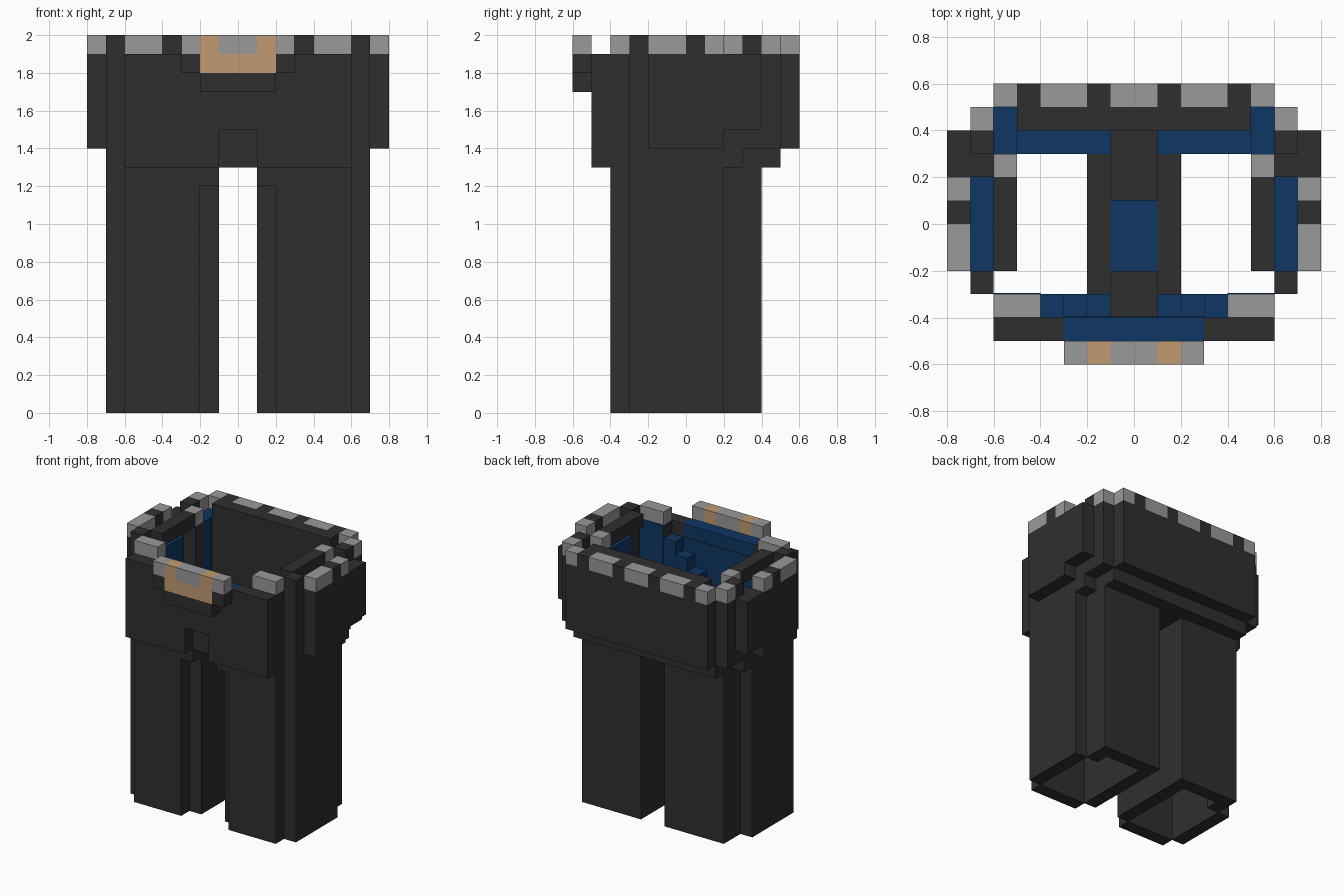
import bpy
import bmesh

cube = bpy.data.objects.get("Cube")
if cube:
    bpy.data.objects.remove(cube, do_unlink=True)


def material(name, rgb):
    m = bpy.data.materials.new(name)
    m.use_nodes = True
    m.diffuse_color = (*rgb, 1)
    m.node_tree.nodes["Principled BSDF"].inputs["Base Color"].default_value = (*rgb, 1)
    return m


DARK = material("charcoal cloth", (0.028, 0.028, 0.028))
GRAY = material("gray studs", (0.32, 0.32, 0.32))
BLUE = material("navy lining", (0.0045, 0.037, 0.125))
TAN = material("tan buckle", (0.53, 0.33, 0.17))


def part(name, mat, boxes, mirror=False):
    """One object from boxes (x0, x1, y0, y1, z0, z1) in tenths of a unit."""
    bm = bmesh.new()
    all_boxes = list(boxes)
    if mirror:
        all_boxes += [(-b[1], -b[0], *b[2:]) for b in boxes]
    for x0, x1, y0, y1, z0, z1 in all_boxes:
        verts = bmesh.ops.create_cube(bm, size=1)["verts"]
        for v in verts:
            v.co.x = (x0 if v.co.x < 0 else x1) / 10
            v.co.y = (y0 if v.co.y < 0 else y1) / 10
            v.co.z = (z0 if v.co.z < 0 else z1) / 10
    mesh = bpy.data.meshes.new(name)
    bm.to_mesh(mesh)
    bm.free()
    mesh.materials.append(mat)
    ob = bpy.data.objects.new(name, mesh)
    bpy.context.scene.collection.objects.link(ob)
    return ob


# Hollow trouser legs, open at the bottom
part("leg_fronts", DARK, [(2, 6, -4, -3, 0, 14), (1, 2, -4, -3, 12, 14)], True)
part("leg_outer_sides", DARK, [(6, 7, -3, 2, 0, 14), (6, 7, -3, -2, 14, 20),
                               (5, 6, 2, 4, 0, 14)], True)
part("leg_inner_sides", DARK, [(1, 2, -3, 3, 0, 14)], True)
part("leg_backs", DARK, [(1, 5, 3, 4, 0, 13)], True)
part("leg_back_lining", BLUE, [(1, 5, 3, 4, 13, 14)], True)

# Crotch bridge between the legs
part("crotch_bridge", DARK, [(-1, 1, -4, -2, 13, 15), (-1, 1, 1, 4, 13, 15)])
part("crotch_lining", BLUE, [(-1, 1, -2, 1, 13, 14)])

# Front panel with its notch
part("front_panel", DARK, [(1, 6, -5, -4, 13, 18), (3, 6, -5, -4, 18, 19)], True)
part("front_panel_middle", DARK, [(-1, 1, -5, -4, 15, 18)])
part("front_corner_posts", DARK, [(4, 6, -4, -3, 14, 19)], True)
part("front_studs", GRAY, [(4, 6, -4, -3, 19, 20)], True)

# Stepped lining behind the front panel
part("front_lining_top", BLUE, [(-3, 3, -5, -4, 18, 19)])
part("front_lining_plate", BLUE, [(-1, 1, -4, -3.95, 15, 18)])
part("front_lining_upper", BLUE, [(1, 4, -4, -3.95, 16, 18)], True)
part("front_lining_steps", BLUE,
     [(i, i + 1, -4, -3, 14, 15 + i) for i in (1, 2, 3)], True)
part("front_corner_lining", BLUE, [(4, 6, -3, -2.95, 14, 19)], True)

# Buckle on the front of the belt
part("buckle_frame", TAN, [(-2, 2, -6, -5, 18, 19)])
part("buckle_ends", TAN, [(1, 2, -6, -5, 19, 20)], True)
part("buckle_centre", GRAY, [(-1, 1, -6, -5, 19, 20)])
part("buckle_side_studs", GRAY, [(2, 3, -6, -5, 19, 20)], True)
part("buckle_side_straps", DARK, [(2, 3, -6, -5, 18, 19)], True)
part("buckle_backing", DARK, [(-2, 2, -6, -5, 17, 18)])

# Side panels, inner rim and lining
part("side_panels", DARK, [(7, 8, -2, 2, 14, 19), (7, 8, 2, 4, 15, 19),
                           (7, 8, 0, 1, 19, 20)], True)
part("side_studs", GRAY, [(7, 8, -2, 0, 19, 20), (7, 8, 1, 2, 19, 20)], True)
part("side_lining", BLUE, [(6, 7, -2, 2, 14, 18)], True)
part("side_inner_rim", DARK, [(5, 6, -2, 2, 19, 20)], True)

# Stepped back corners
part("back_corners", DARK, [(6, 7, 2, 3, 13, 19), (6, 7, 3, 4, 14, 20),
                            (6, 7, 4, 5, 14, 19), (5, 6, 2, 3, 14, 19)], True)
part("back_corner_lining", BLUE, [(5, 6, 3, 5, 14, 19)], True)
part("back_corner_studs", GRAY, [(6, 7, 4, 5, 19, 20), (5, 6, 2, 3, 19, 20),
                                 (5, 6, 5, 6, 19, 20)], True)

# Back wall and the studded belt across it
part("back_wall", DARK, [(-5, 5, 4, 5, 14, 20), (-6, 6, 4, 5, 13, 14),
                         (-6, 6, 5, 6, 14, 19)])
part("back_belt_gaps", DARK, [(1, 2, 5, 6, 19, 20), (4, 5, 5, 6, 19, 20)], True)
part("back_studs", GRAY, [(2, 4, 5, 6, 19, 20)], True)
part("back_middle_stud", GRAY, [(-1, 1, 5, 6, 19, 20)])
